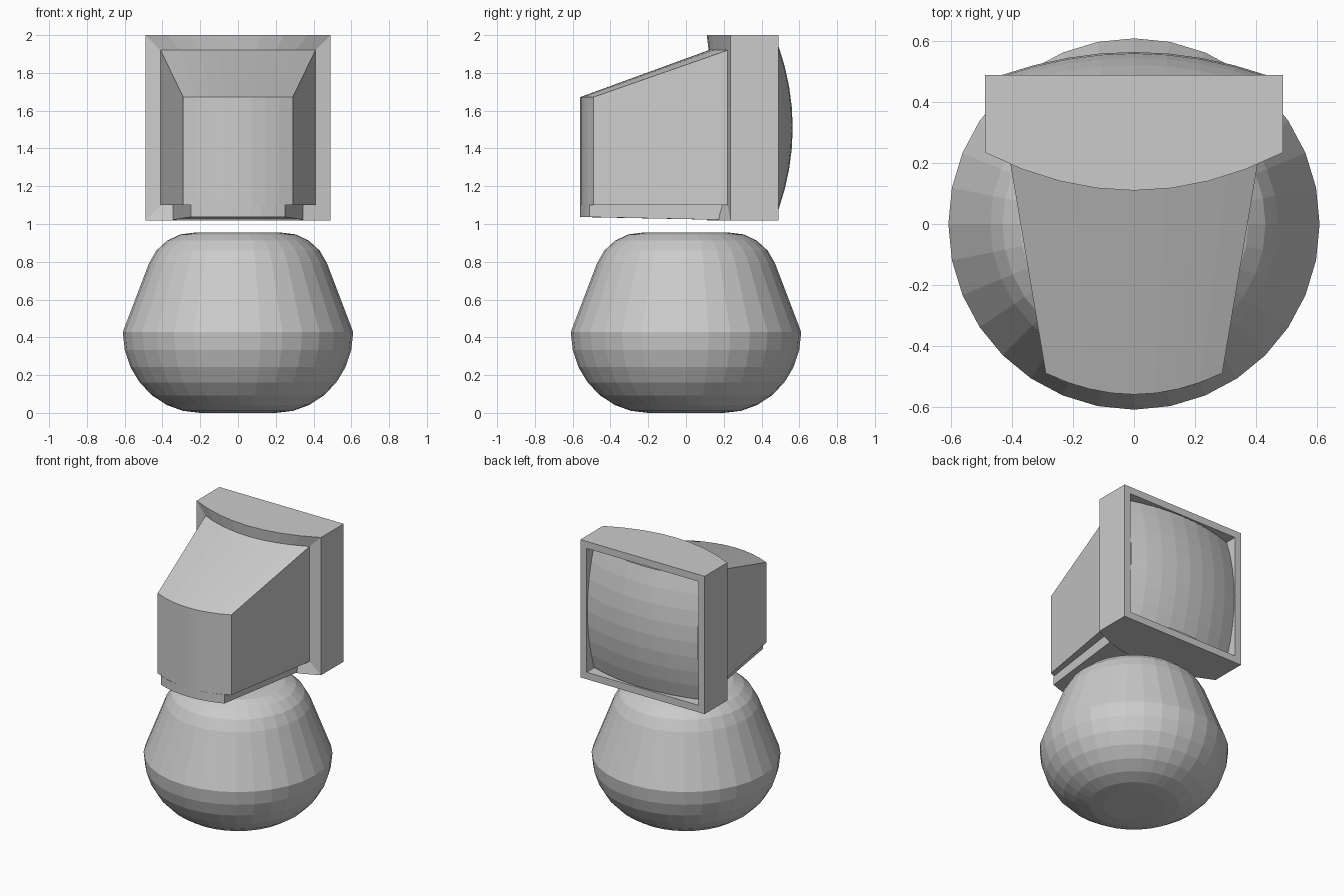
import bpy, bmesh, math

if "Cube" in bpy.data.objects:
    bpy.data.objects.remove(bpy.data.objects["Cube"])


def make(name, bm):
    bmesh.ops.recalc_face_normals(bm, faces=bm.faces)
    mesh = bpy.data.meshes.new(name)
    bm.to_mesh(mesh)
    bm.free()
    ob = bpy.data.objects.new(name, mesh)
    bpy.context.collection.objects.link(ob)
    return ob


COLS = 8


def ring(w, z0, z1, y_mid, y_edge):
    """Rectangular loop across x and z whose y bows as a parabola over x."""
    us = [-1 + 2 * i / COLS for i in range(COLS + 1)]
    row = [(u * w, y_mid + (y_edge - y_mid) * u * u) for u in us]
    return ([(x, y, z1) for x, y in row] +
            [(x, y, z0) for x, y in reversed(row)])


def loft(name, rings):
    """Skin successive loops and close both ends with strips of quads."""
    bm = bmesh.new()
    loops = [[bm.verts.new(p) for p in r] for r in rings]
    n = len(loops[0])
    for a, b in zip(loops, loops[1:]):
        for i in range(n):
            j = (i + 1) % n
            bm.faces.new((a[i], a[j], b[j], b[i]))
    for end in (loops[0], loops[-1]):
        for i in range(COLS):
            bm.faces.new((end[i], end[i + 1], end[n - 2 - i], end[n - 1 - i]))
    return make(name, bm)


# Round faceted base, turned from a profile
profile = []
for k in range(8):
    t = math.pi / 2 * (1 - k / 7)
    profile.append((0.2 + 0.41 * math.cos(t), 0.428 * (1 - math.sin(t))))
profile += [(0.472, 0.79), (0.432, 0.86), (0.375, 0.912), (0.305, 0.945), (0.225, 0.955)]
SIDES = 32
bm = bmesh.new()
levels = [[bm.verts.new((r * math.cos(2 * math.pi * i / SIDES),
                         r * math.sin(2 * math.pi * i / SIDES), z))
           for i in range(SIDES)] for r, z in profile]
for a, b in zip(levels, levels[1:]):
    for i in range(SIDES):
        j = (i + 1) % SIDES
        bm.faces.new((a[i], a[j], b[j], b[i]))
bm.faces.new(levels[0])
bm.faces.new(levels[-1])
make("round_base", bm)

# Tapered housing, screen frame and screen recess in one skin
loft("monitor_shell", [
    ring(0.29, 1.10, 1.672, -0.56, -0.49),   # narrow end of the housing
    ring(0.41, 1.10, 1.92, 0.12, 0.22),      # housing meets the frame
    ring(0.49, 1.018, 2.0, 0.11, 0.235),     # bowed frame edge
    ring(0.49, 1.018, 2.0, 0.49, 0.49),      # flat frame face
    ring(0.44, 1.068, 1.95, 0.49, 0.49),     # screen opening
    ring(0.44, 1.068, 1.95, 0.40, 0.40),     # recess floor
])

# Shallow plinth under the housing
loft("housing_plinth", [
    ring(0.25, 1.037, 1.10, -0.56, -0.51),
    ring(0.352, 1.021, 1.10, 0.24, 0.24),
])

# Bulging screen
bm = bmesh.new()
bmesh.ops.create_grid(bm, x_segments=8, y_segments=8, size=0.435)
for v in bm.verts:
    x, h = v.co.x, v.co.y
    v.co = (x, 0.565 - 0.4 * (x * x + h * h), 1.509 + h)
screen = make("screen", bm)
# the grid is open, so make sure it faces the back
if screen.data.polygons[0].normal.y < 0:
    screen.data.flip_normals()
